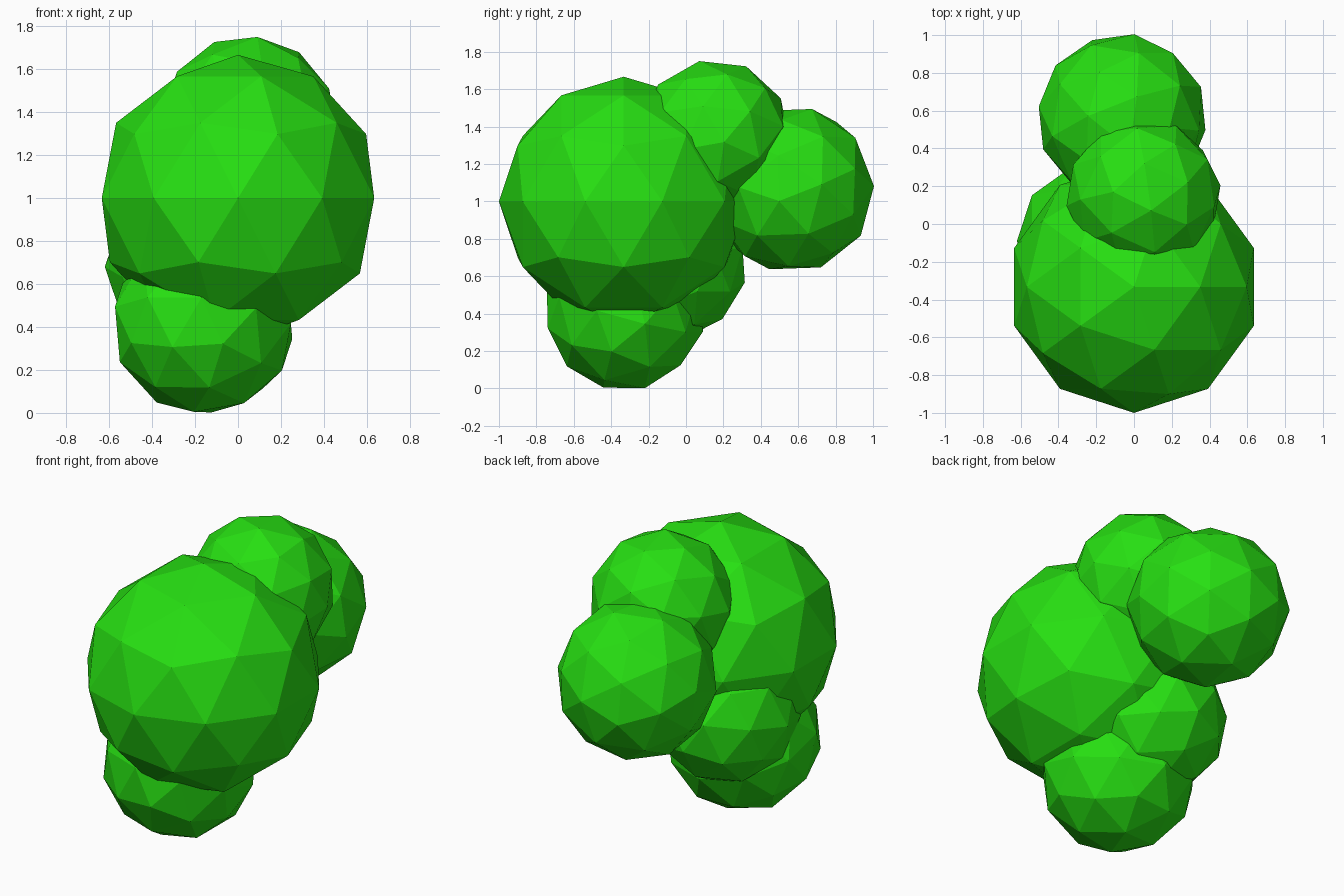
import bpy
from mathutils import Matrix, Vector

if "Cube" in bpy.data.objects:
    bpy.data.objects.remove(bpy.data.objects["Cube"])

green = bpy.data.materials.new("leaf_green")
green.diffuse_color = (0.02, 0.74, 0.006, 1.0)
green.use_nodes = True
green.node_tree.nodes["Principled BSDF"].inputs["Base Color"].default_value = green.diffuse_color


def clump(name, centre, radius, pole=(0, 0, 1), side=(1, 0, 0)):
    """Low-poly ball; pole and side aim two neighbouring five-sided corners."""
    bpy.ops.mesh.primitive_ico_sphere_add(subdivisions=2, radius=radius)
    ob = bpy.context.object
    ob.name = name
    z = Vector(pole).normalized()
    s = Vector(side)
    x = (s - z * s.dot(z)).normalized()
    y = z.cross(x)
    turn = Matrix((x, y, z)).transposed().to_4x4()
    ob.matrix_world = Matrix.Translation(centre) @ turn
    ob.data.materials.append(green)
    return ob


# Large front clump, upright
clump("main_clump", (0, -0.333, 1.0), 0.667)

# Smaller clumps around it, each turned its own way
clump("top_clump", (0.05, 0.15, 1.348), 0.412,
      (-0.39, 0.048, 0.92), (0.566, -0.376, 0.736))
clump("back_clump", (-0.063, 0.56, 1.066), 0.45,
      (0.606, 0.773, 0.243), (-0.349, 0.902, -0.178))
clump("bottom_clump", (-0.16, -0.327, 0.42), 0.433,
      (-0.105, -0.265, -0.959), (0.843, -0.164, -0.514))
clump("lower_back_clump", (-0.2, -0.09, 0.68), 0.42,
      (0, 0.963, -0.27), (0, 0.18, -0.98))
